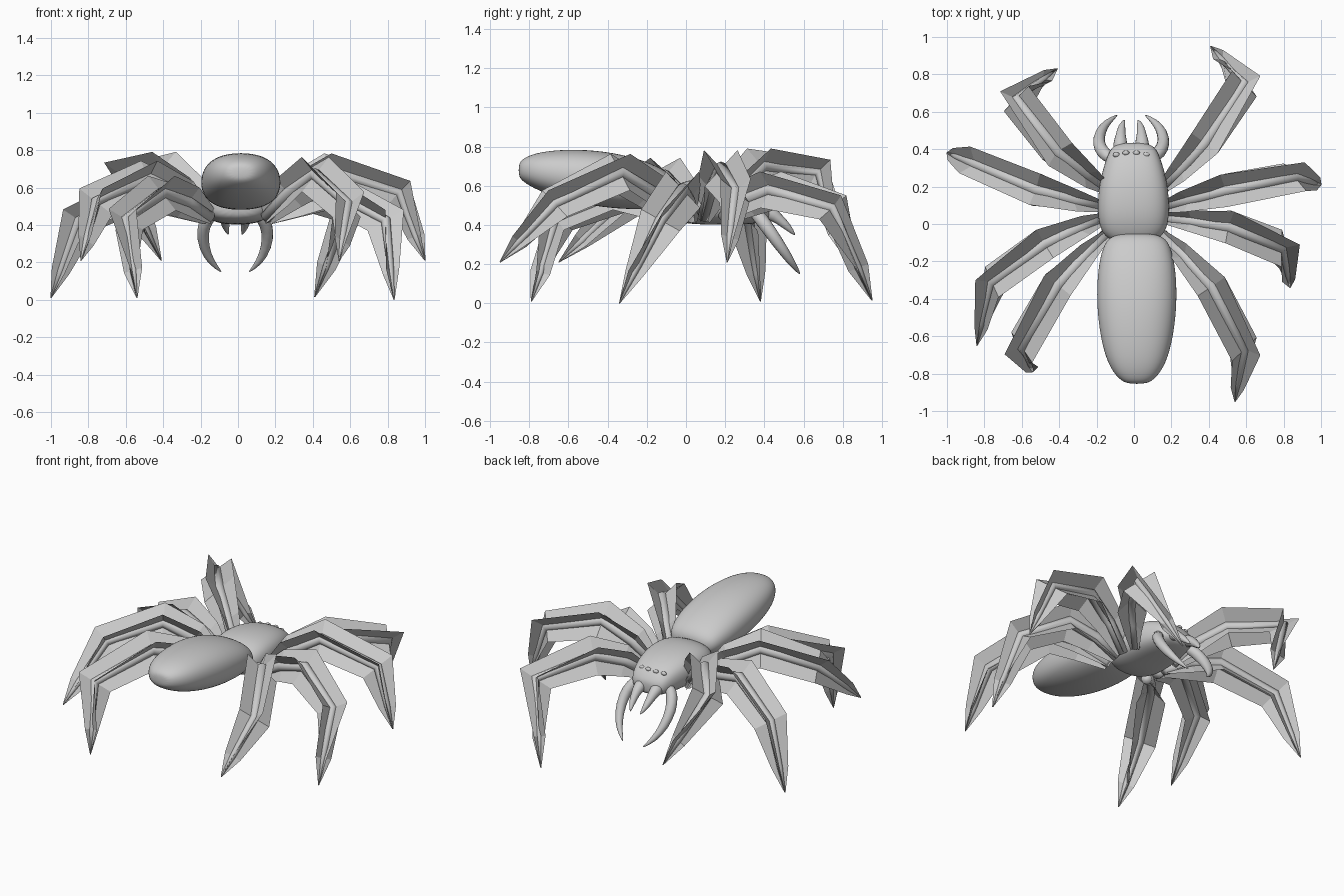
import bpy, bmesh, math
from mathutils import Vector

if "Cube" in bpy.data.objects:
    bpy.data.objects.remove(bpy.data.objects["Cube"])


def finish(name, bm, smooth=True, subsurf=0):
    me = bpy.data.meshes.new(name)
    bm.normal_update()
    bm.to_mesh(me)
    bm.free()
    ob = bpy.data.objects.new(name, me)
    bpy.context.collection.objects.link(ob)
    for p in me.polygons:
        p.use_smooth = smooth
    if subsurf:
        m = ob.modifiers.new("smooth", 'SUBSURF')
        m.levels = m.render_levels = subsurf
    return ob


def skin(bm, rings):
    """Bridge consecutive rings and close both ends."""
    n = len(rings[0])
    for a, b in zip(rings, rings[1:]):
        for i in range(n):
            bm.faces.new((a[i], a[(i + 1) % n], b[(i + 1) % n], b[i]))
    bm.faces.new(rings[0][::-1])
    bm.faces.new(rings[-1])
    bmesh.ops.recalc_face_normals(bm, faces=bm.faces)


def body(name, cx, stations, power=2.4, n=16):
    """Loft rounded sections (y, half width, top, bottom) along y."""
    bm = bmesh.new()
    rings = []
    for y, w, top, bot in stations:
        ring = []
        for i in range(n):
            a = 2 * math.pi * i / n
            c, s = math.cos(a), math.sin(a)
            e = 2 / power
            ring.append(bm.verts.new((
                cx + math.copysign(abs(c) ** e, c) * w, y,
                (top + bot) / 2 + math.copysign(abs(s) ** e, s) * (top - bot) / 2)))
        rings.append(ring)
    skin(bm, rings)
    return finish(name, bm, subsurf=2)


def frames(pts):
    """Position, side and up vector at each path point."""
    out = []
    for i, p in enumerate(pts):
        t = Vector((0, 0, 0))
        if i:
            t += (p - pts[i - 1]).normalized()
        if i < len(pts) - 1:
            t += (pts[i + 1] - p).normalized()
        t.normalize()
        side = t.cross(Vector((0, 0, 1))).normalized()
        out.append((p, side, side.cross(t).normalized()))
    return out


def tube(name, pts, radii, n=8, subsurf=1):
    bm = bmesh.new()
    rings = []
    for (p, s, u), r in zip(frames(pts), radii):
        rings.append([bm.verts.new(p + r * (s * math.cos(2 * math.pi * i / n)
                                            + u * math.sin(2 * math.pi * i / n)))
                      for i in range(n)])
    skin(bm, rings)
    return finish(name, bm, subsurf=subsurf)


def fins(name, pts, sizes):
    """Two crossed flat ribbons along a leg; sizes are (sideways, upwards)."""
    bm = bmesh.new()
    for sign in (1, -1):
        prev = None
        for (p, s, u), (ws, wu) in zip(frames(pts), sizes):
            d = s * ws + u * wu * sign
            row = [bm.verts.new(q) for q in (p - d, p, p + d)]
            if prev:
                for k in (0, 1):
                    bm.faces.new((prev[k], prev[k + 1], row[k + 1], row[k]))
            prev = row
    return finish(name, bm, smooth=False)


# Abdomen
body("abdomen", 0.015, [
    (-0.855, 0.045, 0.71, 0.65), (-0.835, 0.095, 0.742, 0.62), (-0.75, 0.16, 0.776, 0.57),
    (-0.6, 0.2, 0.79, 0.52), (-0.42, 0.22, 0.782, 0.485), (-0.24, 0.213, 0.742, 0.475),
    (-0.12, 0.185, 0.69, 0.485), (-0.07, 0.15, 0.65, 0.505), (-0.05, 0.08, 0.61, 0.54)], 2.3)

# Head and thorax
body("thorax", -0.003, [
    (-0.11, 0.07, 0.56, 0.45), (-0.07, 0.165, 0.60, 0.42), (0.03, 0.197, 0.64, 0.40),
    (0.18, 0.192, 0.64, 0.40), (0.30, 0.165, 0.615, 0.40), (0.38, 0.135, 0.575, 0.41),
    (0.42, 0.11, 0.53, 0.42), (0.435, 0.05, 0.50, 0.44)], 2.6)

# Palps, fangs and eyes on both sides of the head
HX = -0.015
for sx, side in ((-1, "left"), (1, "right")):
    def path(pp):
        return [Vector((HX + sx * x, y, z)) for x, y, z in pp]
    tube(side + "_palp", path([(0.10, 0.34, 0.48), (0.155, 0.385, 0.43), (0.176, 0.43, 0.365),
                               (0.168, 0.49, 0.28), (0.13, 0.545, 0.2), (0.07, 0.585, 0.145)]),
         (0.035, 0.04, 0.038, 0.032, 0.021, 0.003))
    tube(side + "_fang", path([(0.06, 0.38, 0.47), (0.058, 0.43, 0.465), (0.056, 0.475, 0.43),
                               (0.052, 0.52, 0.39), (0.035, 0.56, 0.345)]),
         (0.04, 0.044, 0.028, 0.023, 0.003))
    for k, (x, y, z) in enumerate([(0.028, 0.38, 0.566), (0.08, 0.37, 0.562)]):
        bm = bmesh.new()
        bmesh.ops.create_uvsphere(bm, u_segments=10, v_segments=6, radius=0.017)
        ob = finish(f"{side}_eye_{k + 1}", bm)
        ob.location = (HX + sx * x, y, z)
        ob.scale = (1.1, 0.8, 0.7)

# Legs: root, femur top, knee, tip
legs = {
    "right_leg_1": ((0.15, 0.19), (0.35, 0.39, 0.58), (0.59, 0.75, 0.49), (0.41, 0.95, 0.015)),
    "right_leg_2": ((0.16, 0.09), (0.44, 0.17, 0.69), (0.86, 0.25, 0.575), (1.0, 0.21, 0.21)),
    "right_leg_3": ((0.16, 0.03), (0.465, 0.0, 0.58), (0.79, -0.13, 0.425), (0.835, -0.34, 0.0)),
    "right_leg_4": ((0.15, -0.06), (0.39, -0.29, 0.67), (0.59, -0.67, 0.51), (0.54, -0.95, 0.21)),
    "left_leg_1": ((-0.15, 0.19), (-0.38, 0.35, 0.70), (-0.63, 0.67, 0.67), (-0.41, 0.83, 0.21)),
    "left_leg_2": ((-0.16, 0.09), (-0.48, 0.165, 0.58), (-0.85, 0.32, 0.425), (-1.0, 0.38, 0.01)),
    "left_leg_3": ((-0.16, 0.03), (-0.44, -0.08, 0.65), (-0.76, -0.31, 0.525), (-0.84, -0.65, 0.21)),
    "left_leg_4": ((-0.15, -0.06), (-0.38, -0.28, 0.57), (-0.60, -0.66, 0.43), (-0.54, -0.79, 0.01)),
}
for name, (root, femur, knee, tip) in legs.items():
    r = Vector((*root, 0.44))
    f, k, t = Vector(femur), Vector(knee), Vector(tip)
    b = r.lerp(f, 0.5)
    b.z += 0.015
    f2 = f.lerp(k, 0.12)
    f2.z = f.z
    pts = [r, b, f2, k, k.lerp(t, 0.65), t]
    tube(name + "_core", pts, (0.034, 0.034, 0.034, 0.028, 0.018, 0.003), subsurf=0)
    fins(name + "_fins", pts, ((0.025, 0.04), (0.055, 0.085), (0.088, 0.093),
                               (0.077, 0.083), (0.036, 0.04), (0.002, 0.002)))
